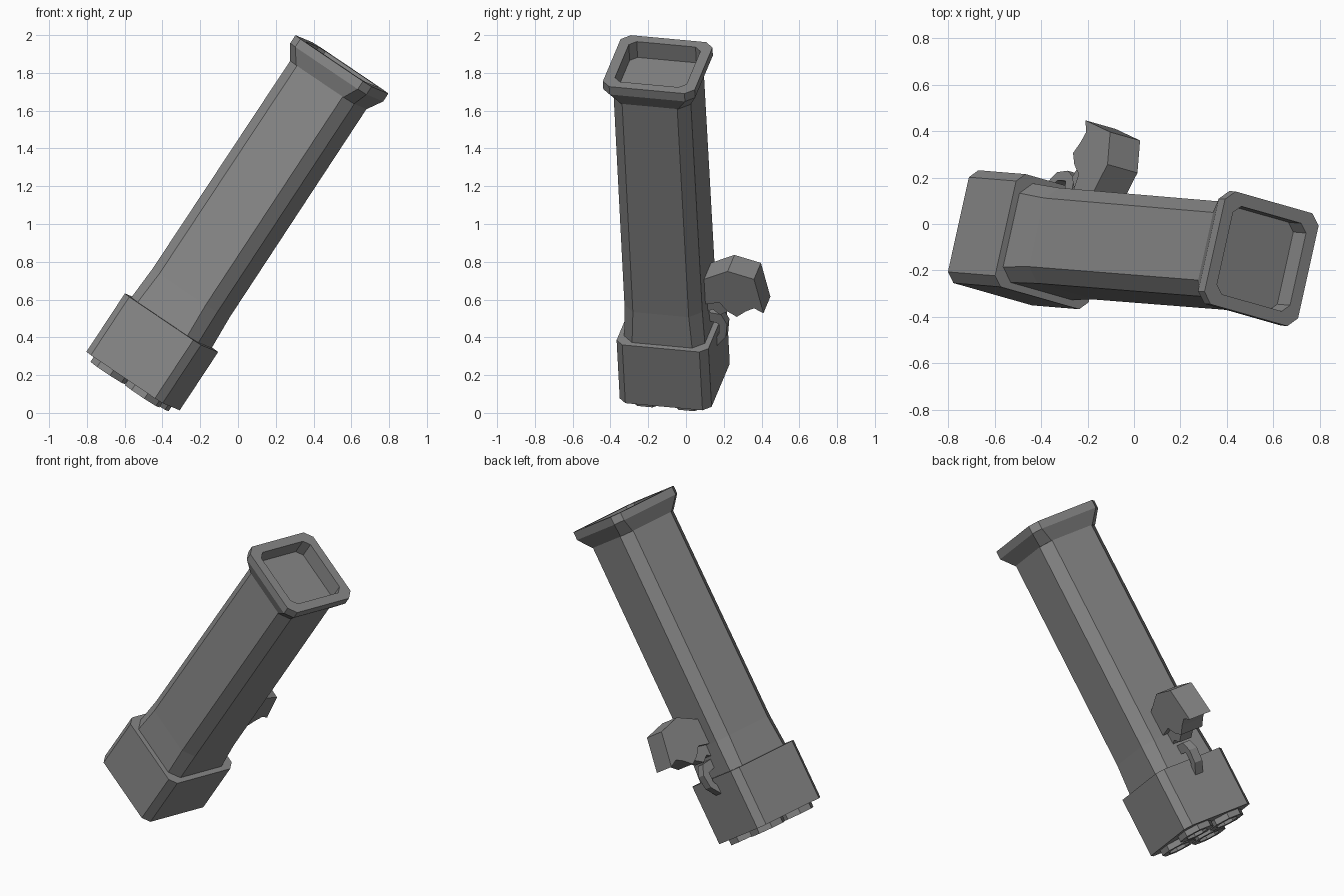
import bpy, bmesh
from math import pi, cos, sin
from mathutils import Vector, Matrix

if "Cube" in bpy.data.objects:
    bpy.data.objects.remove(bpy.data.objects["Cube"])

# Tilted frame: origin at the muzzle, local x = grip side, local z = along the tube
axis = Vector((0.55, -0.045, 0.834)).normalized()
side = Vector((0.219, 0.972, -0.085))
side = (side - axis * side.dot(axis)).normalized()
across = axis.cross(side)
frame = Matrix((side, across, axis)).transposed().to_4x4()
frame.translation = Vector((0.55, -0.15, 1.845))

gray = bpy.data.materials.new("metal_gray")
gray.use_nodes = True
color = (0.24, 0.24, 0.24, 1)
gray.diffuse_color = color
gray.node_tree.nodes["Principled BSDF"].inputs["Base Color"].default_value = color


def finish(name, bm):
    bmesh.ops.recalc_face_normals(bm, faces=bm.faces)
    mesh = bpy.data.meshes.new(name)
    bm.to_mesh(mesh)
    bm.free()
    mesh.materials.append(gray)
    obj = bpy.data.objects.new(name, mesh)
    obj.matrix_world = frame
    bpy.context.collection.objects.link(obj)
    return obj


def chamfered_square(h, c):
    k = h - c
    return [(h, -k), (h, k), (k, h), (-k, h), (-h, k), (-h, -k), (-k, -h), (k, -h)]


def loft(name, sections):
    """Bridge chamfered squares given as (position, half width, chamfer)."""
    bm = bmesh.new()
    rings = [[bm.verts.new((x, y, z)) for x, y in chamfered_square(h, c)]
             for z, h, c in sections]
    for r, s in zip(rings, rings[1:]):
        for i in range(8):
            j = (i + 1) % 8
            bm.faces.new((r[i], r[j], s[j], s[i]))
    bm.faces.new(rings[0])
    bm.faces.new(rings[-1])
    return finish(name, bm)


def plate(name, profile, half):
    """Extrude a side profile of (along, outward) points across the tube."""
    bm = bmesh.new()
    face = bm.faces.new([bm.verts.new((u, -half, a)) for a, u in profile])
    new = bmesh.ops.extrude_face_region(bm, geom=[face])["geom"]
    bmesh.ops.translate(bm, vec=(0, 2 * half, 0),
                        verts=[g for g in new if isinstance(g, bmesh.types.BMVert)])
    return finish(name, bm)


def ring(name, x, y, z0, z1, outer, inner, n=8):
    """Short open nozzle ring."""
    bm = bmesh.new()
    loops = []
    for r, z in ((outer, z1), (outer, z0), (inner, z0), (inner, z1)):
        loops.append([bm.verts.new((x + r * cos((i + .5) * 2 * pi / n),
                                    y + r * sin((i + .5) * 2 * pi / n), z))
                      for i in range(n)])
    for k in range(4):
        r, s = loops[k], loops[(k + 1) % 4]
        for i in range(n):
            j = (i + 1) % n
            bm.faces.new((r[i], r[j], s[j], s[i]))
    return finish(name, bm)


# Tube body, flaring slightly toward the rear housing
loft("tube", [(-1.70, 0.222, 0.055), (-1.45, 0.212, 0.06), (-0.10, 0.21, 0.06)])

# Flared muzzle with a recessed front
loft("muzzle", [(-0.13, 0.21, 0.055), (-0.05, 0.25, 0.045), (0, 0.25, 0.045),
                (0, 0.195, 0.035), (-0.10, 0.195, 0.035)])

# Rear housing and its four nozzle rings
loft("rear_housing", [(-2.01, 0.25, 0.04), (-1.64, 0.25, 0.04)])
for i, x in enumerate((-0.113, 0.113)):
    for j, y in enumerate((-0.113, 0.113)):
        ring(f"nozzle_{i * 2 + j + 1}", x, y, -2.045, -2.0, 0.11, 0.07)

# Pistol grip, its neck and the trigger
plate("grip", [(-1.30, 0.19), (-1.225, 0.343), (-1.26, 0.485), (-1.47, 0.527),
               (-1.445, 0.476), (-1.47, 0.43), (-1.51, 0.38), (-1.48, 0.33),
               (-1.43, 0.29), (-1.45, 0.19)], 0.08)
plate("grip_neck", [(-1.42, 0.19), (-1.42, 0.32), (-1.50, 0.33), (-1.53, 0.28),
                    (-1.50, 0.24), (-1.53, 0.19)], 0.045)
plate("trigger", [(-1.53, 0.19), (-1.54, 0.28), (-1.60, 0.31), (-1.68, 0.30),
                  (-1.74, 0.25), (-1.71, 0.235), (-1.66, 0.265), (-1.60, 0.265),
                  (-1.58, 0.19)], 0.028)
